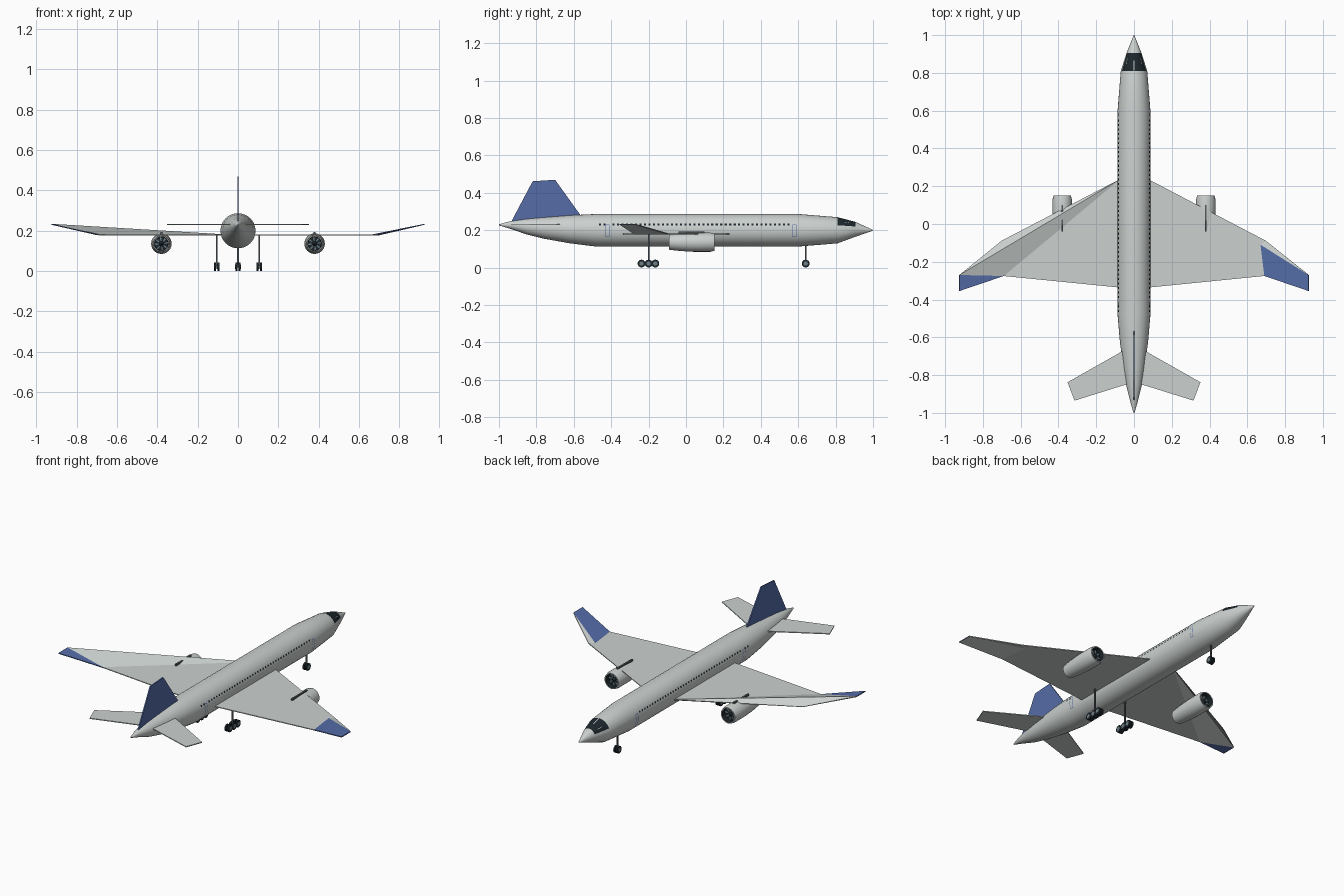
import bpy, bmesh
from math import sin, cos, pi, radians

cube = bpy.data.objects.get("Cube")
if cube:
    bpy.data.objects.remove(cube, do_unlink=True)


def material(name, r, g, b):
    m = bpy.data.materials.new(name)
    m.use_nodes = True
    m.diffuse_color = (r, g, b, 1)
    m.node_tree.nodes["Principled BSDF"].inputs["Base Color"].default_value = (r, g, b, 1)
    return m


GREY = material("pale_grey", 0.60, 0.64, 0.63)
BLUE = material("livery_blue", 0.09, 0.15, 0.39)
DARK = material("dark_glass", 0.012, 0.02, 0.026)
SLATE = material("slate", 0.16, 0.22, 0.25)
STEEL = material("strut_grey", 0.09, 0.10, 0.11)


def make(name, verts, faces, mats, indices=None, smooth=False):
    me = bpy.data.meshes.new(name)
    me.from_pydata(verts, [], faces)
    for m in mats:
        me.materials.append(m)
    if indices:
        for p, i in zip(me.polygons, indices):
            p.material_index = i
    ob = bpy.data.objects.new(name, me)
    bpy.context.collection.objects.link(ob)
    if smooth:
        bpy.ops.object.select_all(action='DESELECT')
        ob.select_set(True)
        bpy.context.view_layer.objects.active = ob
        bpy.ops.object.shade_smooth_by_angle(angle=radians(35))
    return ob


def recalc(ob):
    bm = bmesh.new()
    bm.from_mesh(ob.data)
    bmesh.ops.recalc_face_normals(bm, faces=bm.faces)
    bm.to_mesh(ob.data)
    bm.free()


def lathe(name, rings, n, mats, x=0, rule=None):
    """Turn (y, radius, centre z) rings about the y direction."""
    verts = [(x + r * cos(2 * pi * k / n), y, z + r * sin(2 * pi * k / n))
             for y, r, z in rings for k in range(n)]
    faces, idx = [], []
    for j in range(len(rings) - 1):
        for k in range(n):
            l = (k + 1) % n
            faces.append((j * n + k, j * n + n + k, j * n + n + l, j * n + l))
            idx.append(rule(j, k) if rule else 0)
    faces += [tuple(range(n)), tuple(reversed(range(len(verts) - n, len(verts))))]
    ends = [rule(0, 0), rule(len(rings) - 2, 0)] if rule else [0, 0]
    ob = make(name, verts, faces, mats, idx + ends, smooth=True)
    recalc(ob)
    return ob


def box(name, lo, hi, mat):
    verts = [(x, y, z) for x in (lo[0], hi[0]) for y in (lo[1], hi[1]) for z in (lo[2], hi[2])]
    faces = [(0, 1, 3, 2), (4, 6, 7, 5), (0, 4, 5, 1), (2, 3, 7, 6), (0, 2, 6, 4), (1, 5, 7, 3)]
    return make(name, verts, faces, [mat])


def sheet(name, verts, faces, mats, indices=None, thick=0.005, mat_offset=0):
    ob = make(name, verts, faces, mats, indices)
    mod = ob.modifiers.new("thickness", 'SOLIDIFY')
    mod.thickness, mod.offset, mod.material_offset = thick, 0, mat_offset
    return ob


# Fuselage with glazed cockpit
BODY = [(-1, .003, .229), (-.94, .02, .228), (-.85, .042, .219), (-.76, .057, .212),
        (-.62, .075, .205), (-.48, .087, .2), (.6, .087, .2), (.81, .07, .2),
        (.905, .04, .205), (1, .002, .2)]
lathe("fuselage", BODY, 32, [GREY, DARK], rule=lambda j, k: int(j == 7 and 2 <= k < 14))


def skin(y, deg, lift=0.001):
    """Point just above the fuselage skin."""
    for (y0, r0, z0), (y1, r1, z1) in zip(BODY, BODY[1:]):
        if y0 <= y <= y1:
            t = (y - y0) / (y1 - y0)
            r, z = r0 + t * (r1 - r0) + lift, z0 + t * (z1 - z0)
            return (r * cos(radians(deg)), y, z + r * sin(radians(deg)))


def patches(name, rects, mat):
    """Curved plates given as (y0, y1, angle0, angle1)."""
    verts, faces = [], []
    for y0, y1, a0, a1 in rects:
        steps = max(1, int(abs(a1 - a0) / 8))
        for i in range(steps + 1):
            a = a0 + (a1 - a0) * i / steps
            if i:
                s = len(verts)
                faces.append((s - 2, s, s + 1, s - 1))
            verts += [skin(y0, a), skin(y1, a)]
    recalc(make(name, verts, faces, [mat]))


def both(rects):
    return rects + [(y0, y1, 180 - a0, 180 - a1) for y0, y1, a0, a1 in rects]


def frame(y, w=.011, t=.003, low=-24, high=20):
    return [(y - w, y - w + t, low, high), (y + w - t, y + w, low, high),
            (y - w, y + w, low, low + 2), (y - w, y + w, high - 2, high)]


patches("cabin_windows", both([(-.465 + .024 * i, -.454 + .024 * i, 17, 24)
                               for i in range(43) if abs(-.46 + .024 * i + .42) > .015]), DARK)
patches("door_frames", both(frame(-.42) + frame(.58)), BLUE)
patches("cockpit_bars", [(.812, .865, 87, 93)] + both([(.845, .875, 44, 46)]), GREY)

# Wings with raised blue tips: A root front, B front kink, C/D tip, E rear kink, F root rear
A, B, C = (.07, .24, .18), (.70, -.09, .18), (.925, -.27, .232)
D, E, F, G = (.925, -.355, .232), (.69, -.275, .18), (.07, -.337, .18), (.67, -.11, .18)
sheet("left_wing", [A, B, C, D, E, F, G], [(0, 5, 4, 6, 1), (6, 4, 3, 2), (6, 2, 1)],
      [BLUE, GREY], [1, 0, 1], mat_offset=1)
sheet("right_wing", [(-x, y, z) for x, y, z in (A, B, C, D, E, F)],
      [(0, 1, 2), (0, 2, 4), (2, 3, 4), (0, 4, 5)], [BLUE, GREY], [1, 1, 0, 1])

# Tail surfaces
sheet("tail_fin", [(0, -.94, .235), (0, -.82, .462), (0, -.70, .47), (0, -.56, .275)],
      [(0, 1, 2, 3)], [BLUE], thick=.007)
for side, s in (("left", 1), ("right", -1)):
    sheet(side + "_stabiliser", [(s * x, y, .232) for x, y in
          ((.02, -.65), (.352, -.838), (.315, -.935), (.02, -.843))], [(0, 1, 2, 3)], [GREY])


def wheel(name, x, y):
    z, r, w = .022, .021, .005
    bpy.ops.mesh.primitive_cylinder_add(vertices=16, radius=r, depth=2 * w,
                                        location=(x, y, z), rotation=(0, pi / 2, 0))
    tyre = bpy.context.object
    bpy.ops.mesh.primitive_cylinder_add(vertices=12, radius=r * .55, depth=2 * w + .002,
                                        location=(x, y, z), rotation=(0, pi / 2, 0))
    hub = bpy.context.object
    for ob, part, m in ((tyre, "_tyre", DARK), (hub, "_hub", SLATE)):
        ob.name = name + part
        ob.data.materials.append(m)
        bpy.ops.object.select_all(action='DESELECT')
        ob.select_set(True)
        bpy.context.view_layer.objects.active = ob
        bpy.ops.object.shade_smooth_by_angle(angle=radians(35))


def gear(name, x, y, axles):
    box(name + "_strut", (x - .004, y - .004, .022), (x + .004, y + .004, .18), STEEL)
    box(name + "_beam", (x - .003, y + axles[0] - .004, .018),
        (x + .003, y + axles[-1] + .004, .026), STEEL)
    for dy in axles:
        for dx in (-.008, .008):
            wheel(name, x + dx, y + dy)


# Landing gear
gear("nose_gear", 0, .64, [0])
for side, s in (("left", 1), ("right", -1)):
    gear(side + "_main_gear", s * .105, -.2, [-.038, 0, .036])

# Engines: open shell, bladed fans at both ends, pylon
SHELL = [(-.07, .033), (-.09, .035), (-.09, .040), (-.03, .047), (.04, .051),
         (.13, .051), (.152, .046), (.152, .040), (.125, .038)]
for side, s in (("left", 1), ("right", -1)):
    x, z = s * .38, .136
    lathe(side + "_engine", [(y, r, z) for y, r in SHELL], 24, [GREY, DARK], x,
          rule=lambda j, k: int(j in (0, 7)))
    for end, y0, y1 in (("front", .126, .140), ("rear", -.071, -.083)):
        lathe(f"{side}_{end}_fan", [(y0, .037 if y0 > 0 else .033, z), (y0 * 1.01, .012, z), (y1, .002, z)],
              24, [DARK, SLATE], x, rule=lambda j, k: int(j == 0 and k % 3 == 0))
    box(side + "_pylon", (x - .005, -.04, .17), (x + .005, .10, .193), STEEL)
